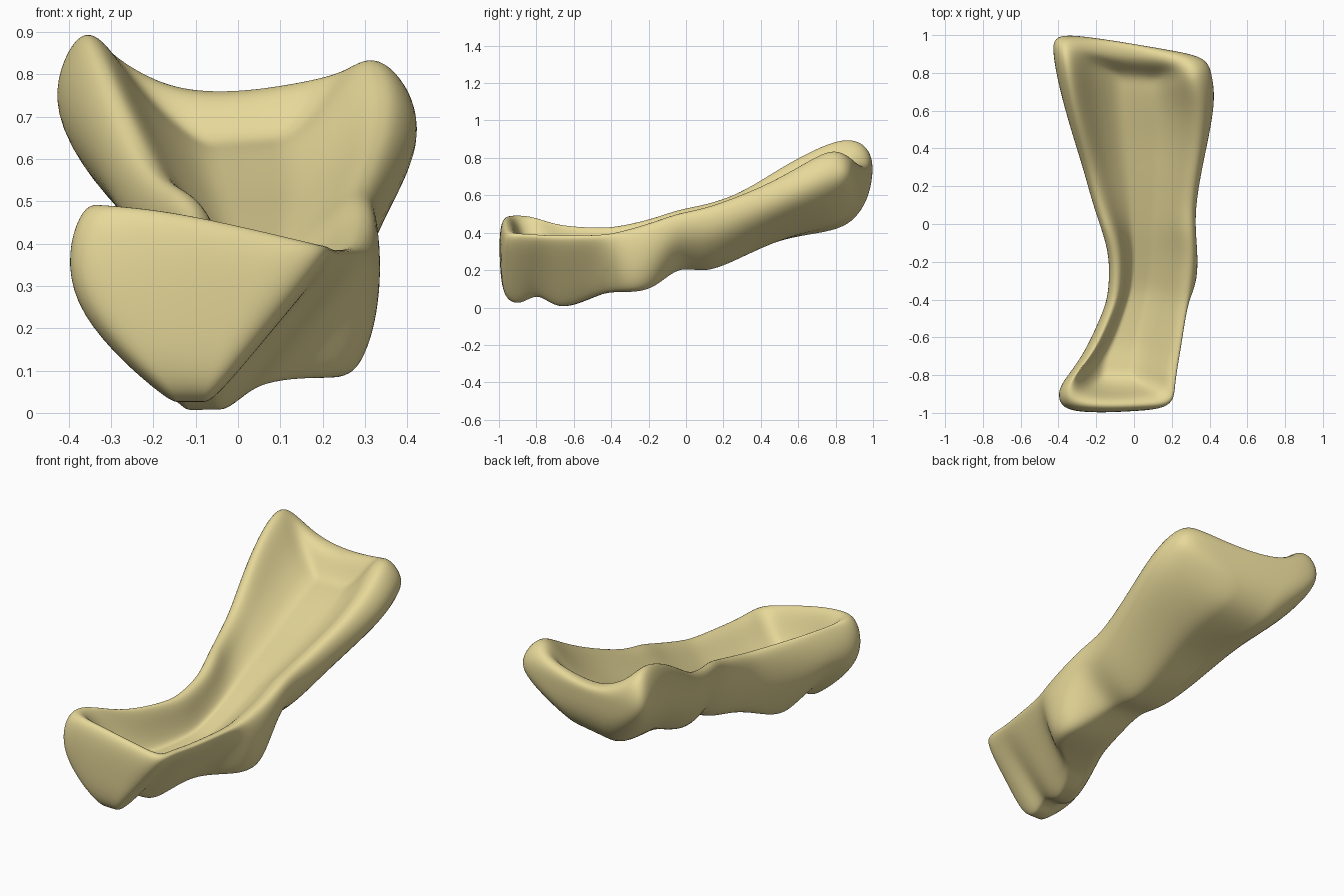
import bpy, bmesh, math
from mathutils import Vector

cube = bpy.data.objects.get("Cube")
if cube:
    bpy.data.objects.remove(cube, do_unlink=True)

# Stations along the trough:
# y, right rim x z, left rim x z, right keel x z, left keel x z
STATIONS = [
    (-.98, -.37, .50, .24, .40, -.16, .04, -.06, .04),
    (-.88, -.39, .50, .25, .40, -.17, .01, -.06, .01),
    (-.79, -.32, .47, .26, .39, -.16, .09, -.04, .09),
    (-.68, -.24, .44, .28, .39, -.14, -.03, -.03, -.03),
    (-.46, -.15, .43, .31, .39, -.11, .07, .05, .08),
    (-.36, -.13, .44, .32, .41, -.07, .10, .29, .08),
    (-.18, -.13, .48, .34, .46, -.04, .13, .30, .07),
    (-.04, -.17, .53, .33, .51, -.08, .24, .14, .23),
    (.10, -.22, .55, .33, .53, -.10, .20, .13, .17),
    (.30, -.27, .61, .36, .60, -.14, .27, .14, .27),
    (.50, -.33, .74, .39, .68, -.18, .37, .16, .36),
    (.70, -.38, .86, .40, .78, -.20, .39, .17, .42),
    (.86, -.40, .92, .36, .86, -.22, .43, .13, .46),
    (.945, -.38, .87, .31, .81, -.22, .57, .10, .57),
]

# Lowest line of the hollow: y, x, z
GROOVE = [(-.95, -.10, .20), (-.70, -.07, .18), (-.40, .00, .22),
          (-.10, .03, .33), (.20, .05, .43), (.50, .05, .50), (.95, .05, .63)]
RIM = .07


def groove_at(y):
    """Point on the groove line at a given y."""
    for a, b in zip(GROOVE, GROOVE[1:]):
        if y <= b[0]:
            return Vector(a).lerp(Vector(b), (y - a[0]) / (b[0] - a[0]))


def section(y, taper, rim_a, mid_a, keel_a, keel_b, mid_b, rim_b):
    """Open U-shaped section from (x, z) points; the rear is cut at a slant."""
    floor = [keel_a.lerp(keel_b, i / 4) for i in (1, 2, 3)]
    slant = .17 * max(0, (y - .4) / .6)
    half = (1 + taper) / 2
    scale = [1, half, *[taper] * 5, half, 1]
    points = (rim_a, mid_a, keel_a, *floor, keel_b, mid_b, rim_b)
    return [Vector((p.x, y * s - slant * p.x, p.y)) for p, s in zip(points, scale)]


def outer_section(y, *values):
    rim_a, rim_b, keel_a, keel_b = (Vector(values[i:i + 2]) for i in (0, 2, 4, 6))
    mid_a, mid_b = rim_a.lerp(keel_a, .5), rim_b.lerp(keel_b, .5)
    # Walls bulge towards the rear; at the front the left one slopes straight
    mid_a.x = rim_a.x - (.1 * y * y if y > -.7 else .05)
    if y > -.4:
        mid_b.x = rim_b.x + .15 * y * y
    return section(y, 1, rim_a, mid_a, keel_a, keel_b, mid_b, rim_b)


def inner_section(y, ax, az, bx, bz, *keels):
    y *= .93
    g = groove_at(y)
    groove = Vector((g.y, g.z))
    rim_a, rim_b = Vector((ax + RIM, az)), Vector((bx - RIM, bz))

    def bowl(rim, across, up):
        return Vector((groove.lerp(rim, across).x, groove.lerp(rim, up).y))

    return section(y, .9, rim_a, bowl(rim_a, .75, .5), bowl(rim_a, .4, .1),
                   bowl(rim_b, .35, .18), bowl(rim_b, .72, .55), rim_b)


def end_wall(bm, ring, dip, bulge):
    """Close one end with a grid of quads; return its top edge."""
    columns = [ring[:3]]
    for i in (1, 2, 3):
        t = i / 4
        arch = math.sin(math.pi * t ** .7)
        top = ring[0].co.lerp(ring[8].co, t)
        mid = ring[1].co.lerp(ring[7].co, t)
        top.z -= dip * arch
        top.y += bulge * arch
        mid.y += bulge * arch
        columns.append([bm.verts.new(top), bm.verts.new(mid), ring[2 + i]])
    columns.append([ring[8], ring[7], ring[6]])
    for a, b in zip(columns, columns[1:]):
        for row in range(2):
            bm.faces.new((a[row], a[row + 1], b[row + 1], b[row]))
    return [column[0] for column in columns[1:4]]


def skin(bm, shape):
    """Loft the sections, close both ends and return the rim loop."""
    rings = [[bm.verts.new(p) for p in shape(*s)] for s in STATIONS]
    for a, b in zip(rings, rings[1:]):
        for i in range(len(a) - 1):
            bm.faces.new((a[i], a[i + 1], b[i + 1], b[i]))
    front = end_wall(bm, rings[0], -.015, -.02)
    back = end_wall(bm, rings[-1], .09, .01)
    right = [r[0] for r in rings]
    left = [r[-1] for r in rings]
    return right + back + left[::-1] + front[::-1]


# Outer and inner skins joined along the rim
bm = bmesh.new()
outer = skin(bm, outer_section)
inner = skin(bm, inner_section)
for i in range(len(outer)):
    bm.faces.new((outer[i - 1], outer[i], inner[i], inner[i - 1]))
bmesh.ops.recalc_face_normals(bm, faces=bm.faces)
for face in bm.faces:
    face.smooth = True
mesh = bpy.data.meshes.new("curved_trough")
bm.to_mesh(mesh)
bm.free()
trough = bpy.data.objects.new("curved_trough", mesh)
bpy.context.collection.objects.link(trough)
rounding = trough.modifiers.new("rounding", "SUBSURF")
rounding.levels = rounding.render_levels = 3

# Sandy colour
sand = bpy.data.materials.new("sand")
sand.use_nodes = True
colour = (.80, .69, .32, 1)
sand.diffuse_color = colour
shader = next(n for n in sand.node_tree.nodes if n.type == "BSDF_PRINCIPLED")
shader.inputs["Base Color"].default_value = colour
shader.inputs["Roughness"].default_value = .7
mesh.materials.append(sand)
